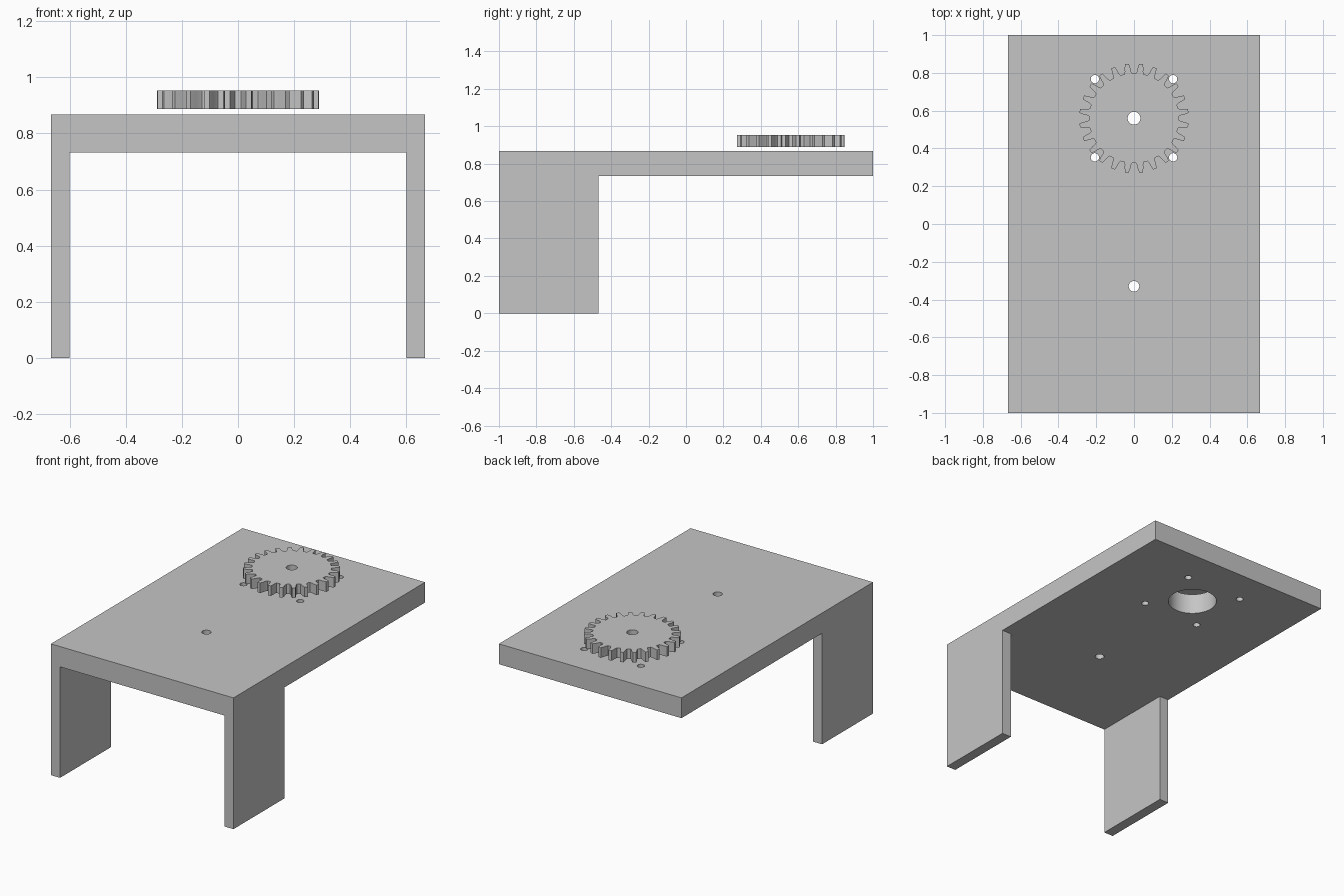
import bpy
import bmesh
from math import sin, cos, tau, radians
from mathutils import Vector

default = bpy.data.objects.get("Cube")
if default:
    bpy.data.objects.remove(default, do_unlink=True)

# Main dimensions
HALF_W, LEG_T = 0.667, 0.067
TOP, UNDER = 0.867, 0.733
LEG_BACK = -0.467
GEAR_Y, GEAR_Z, GEAR_H = 0.56, 0.888, 0.066
TEETH = 24

grey = bpy.data.materials.new("plain grey")
grey.use_nodes = True
colour = (0.56, 0.56, 0.56, 1)
grey.diffuse_color = colour
grey.node_tree.nodes["Principled BSDF"].inputs["Base Color"].default_value = colour


def prism(name, outline, offset):
    """Extrude a closed outline of 3D points along an offset."""
    bm = bmesh.new()
    face = bm.faces.new([bm.verts.new(p) for p in outline])
    ext = bmesh.ops.extrude_face_region(bm, geom=[face], use_keep_orig=True)
    moved = [g for g in ext["geom"] if isinstance(g, bmesh.types.BMVert)]
    bmesh.ops.translate(bm, verts=moved, vec=Vector(offset))
    bmesh.ops.recalc_face_normals(bm, faces=bm.faces)
    mesh = bpy.data.meshes.new(name)
    bm.to_mesh(mesh)
    bm.free()
    mesh.materials.append(grey)
    obj = bpy.data.objects.new(name, mesh)
    bpy.context.collection.objects.link(obj)
    return obj


def hole(x, y, r, z0, z1, sides=48):
    ring = [(x + r * cos(tau * i / sides), y + r * sin(tau * i / sides), z0)
            for i in range(sides)]
    return prism("hole_cutter", ring, (0, 0, z1 - z0))


def finish(obj, cutters):
    """Cut the shapes away, then smooth the curved walls."""
    bpy.ops.object.select_all(action="DESELECT")
    bpy.context.view_layer.objects.active = obj
    obj.select_set(True)
    for c in cutters:
        c.hide_render = True
        mod = obj.modifiers.new("cut", "BOOLEAN")
        mod.operation, mod.solver, mod.object = "DIFFERENCE", "EXACT", c
        bpy.ops.object.modifier_apply(modifier=mod.name)
        bpy.data.objects.remove(c, do_unlink=True)
    bpy.ops.object.shade_smooth_by_angle(angle=radians(25))


# Bracket: arch profile run front to back, rear of the legs cut away
inner = HALF_W - LEG_T
half = [(HALF_W, TOP), (HALF_W, 0), (inner, 0), (inner, UNDER)]
arch = half + [(-x, z) for x, z in reversed(half)]
bracket = prism("bracket", [(x, -1, z) for x, z in arch], (0, 2, 0))
rear = prism("rear_cutter",
             [(-1, LEG_BACK, -1), (1, LEG_BACK, -1),
              (1, LEG_BACK, UNDER), (-1, LEG_BACK, UNDER)], (0, 2, 0))

# Motor opening, four screw holes around it and one pivot hole
holes = [hole(0, GEAR_Y, 0.148, 0.6, 1), hole(0, -0.33, 0.028, 0.6, 1)]
for sx in (-1, 1):
    for sy in (-1, 1):
        holes.append(hole(sx * 0.207, GEAR_Y + sy * 0.207, 0.022, 0.6, 1))
finish(bracket, [rear] + holes)

# Spur gear floating above the plate: (part of a pitch, radius) for one tooth
flank = [(-0.33, 0.238), (-0.25, 0.25), (-0.21, 0.268), (-0.13, 0.29)]
tooth = flank + [(-a, r) for a, r in reversed(flank)]
outline = []
for i in range(TEETH):
    for part, r in tooth:
        a = tau * (i + 0.5 + part) / TEETH
        outline.append((r * cos(a), GEAR_Y + r * sin(a), GEAR_Z))
gear = prism("gear", outline, (0, 0, GEAR_H))
finish(gear, [hole(0, GEAR_Y, 0.034, 0.8, 1.1)])
